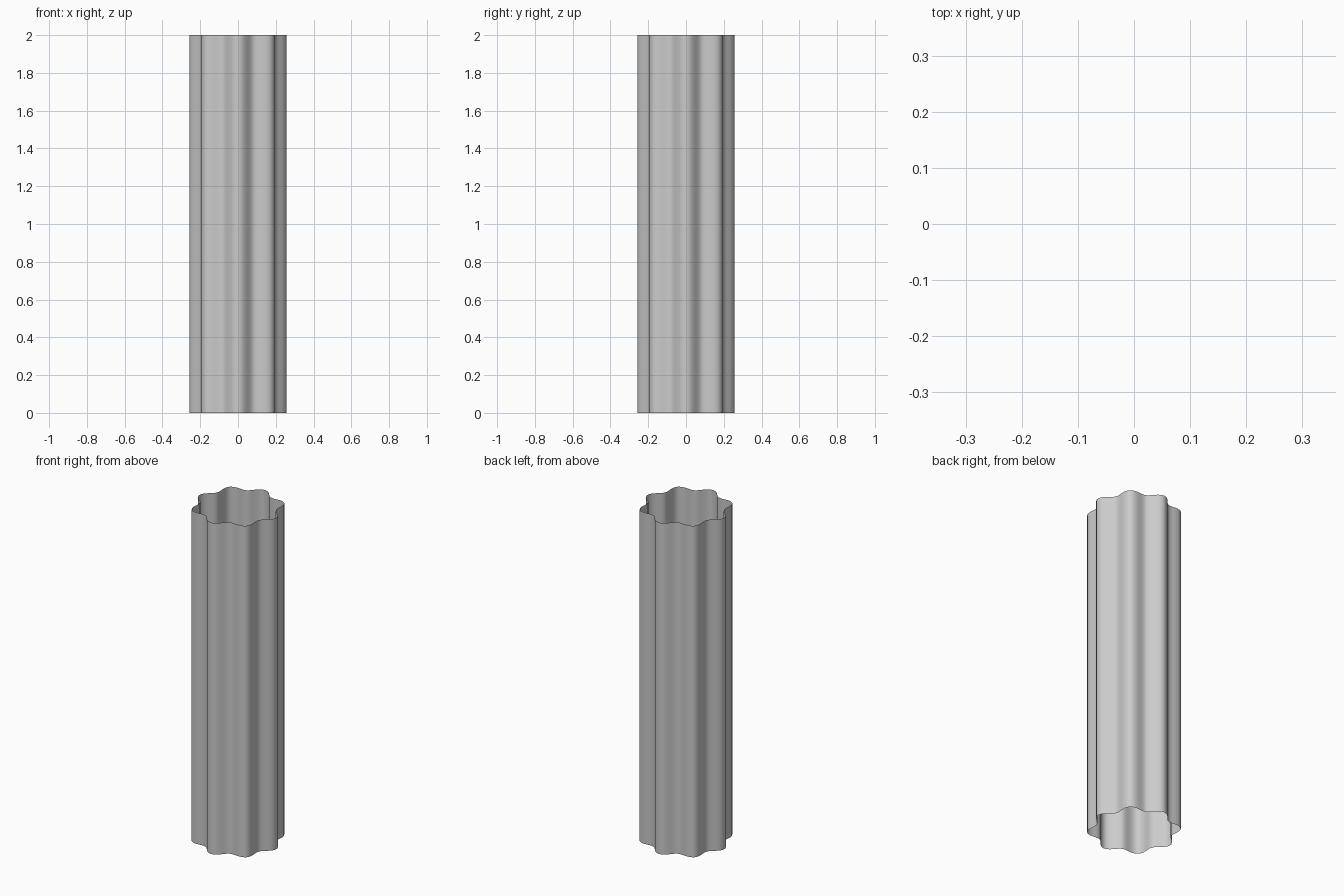
import bpy, bmesh, math

if "Cube" in bpy.data.objects:
    bpy.data.objects.remove(bpy.data.objects["Cube"])

LOBES, STEPS = 8, 12          # flutes and points per flute
MEAN, AMP, HEIGHT = 0.2345, 0.0225, 2.0

# Open fluted tube: wavy ring extruded straight up
bm = bmesh.new()
ring = []
for i in range(LOBES * STEPS):
    a = 2 * math.pi * i / (LOBES * STEPS)
    r = MEAN + AMP * math.cos(LOBES * a)
    ring.append((r * math.cos(a), r * math.sin(a)))
low = [bm.verts.new((x, y, 0)) for x, y in ring]
top = [bm.verts.new((x, y, HEIGHT)) for x, y in ring]
n = len(ring)
for i in range(n):
    j = (i + 1) % n
    bm.faces.new((low[i], low[j], top[j], top[i])).smooth = True
mesh = bpy.data.meshes.new("fluted_column")
bm.to_mesh(mesh)
bm.free()
column = bpy.data.objects.new("fluted_column", mesh)
bpy.context.collection.objects.link(column)
